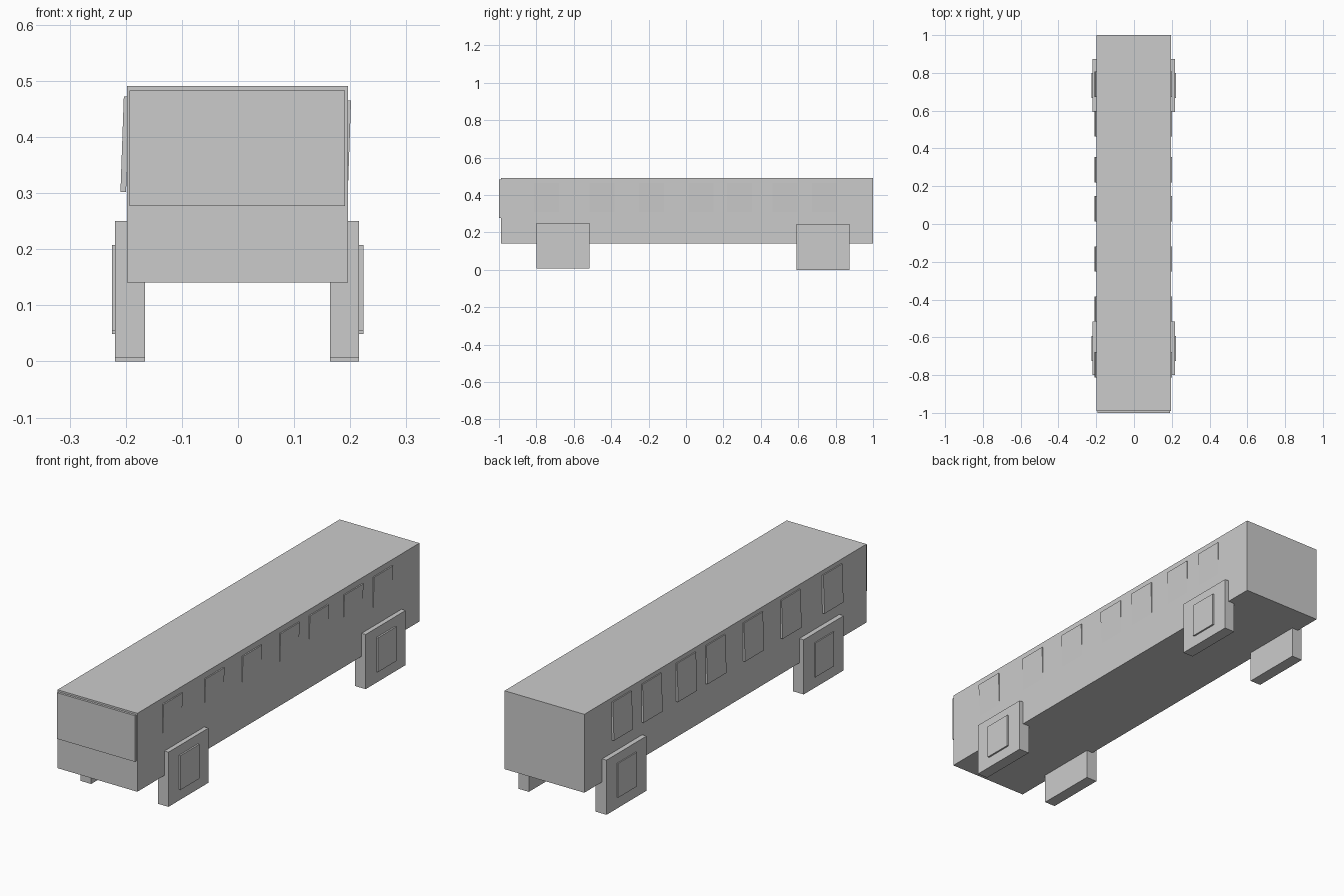
import bpy
from math import atan2
from mathutils import Matrix, Vector

if "Cube" in bpy.data.objects:
    bpy.data.objects.remove(bpy.data.objects["Cube"])


def box(name, lo, hi, tilt=0.0):
    """Box between two corners, optionally tilted about the y axis."""
    lo, hi = Vector(lo), Vector(hi)
    bpy.ops.mesh.primitive_cube_add(size=1)
    ob = bpy.context.object
    ob.name = name
    ob.data.name = name
    ob.data.transform(Matrix.Rotation(tilt, 4, 'Y') @ Matrix.Diagonal((*(hi - lo), 1)))
    ob.location = (lo + hi) / 2
    return ob


# Bus body and the large front windscreen
box("body", (-0.198, -0.99, 0.141), (0.196, 1.0, 0.491))
box("windscreen", (-0.193, -1.0, 0.277), (0.191, -0.98, 0.483))

# Square wheels with raised square hubs
for end, y, z in (("front", -0.658, 0.006), ("rear", 0.733, 0.0)):
    for side, inner, outer, hub in (("left", -0.166, -0.2195, -0.2245),
                                    ("right", 0.164, 0.216, 0.2235)):
        xs = sorted((inner, outer))
        box(f"{end}_{side}_wheel", (xs[0], y - 0.141, z), (xs[1], y + 0.141, z + 0.244))
        xs = sorted((outer - 0.01 * (1 if outer > 0 else -1), hub))
        box(f"{end}_{side}_hub", (xs[0], y - 0.066, z + 0.049), (xs[1], y + 0.066, z + 0.202))

# Side windows: thin panes leaning slightly, left ones out at the bottom
# and right ones out at the top
lean = atan2(0.006, 0.17)
for i, y in enumerate((-0.745, -0.45, -0.185, 0.08, 0.287, 0.53, 0.74)):
    box(f"left_window_{i + 1}", (-0.2065, y - 0.067, 0.302), (-0.1965, y + 0.067, 0.472), lean)
    box(f"right_window_{i + 1}", (0.1885, y - 0.067, 0.295), (0.1985, y + 0.067, 0.465), lean)
